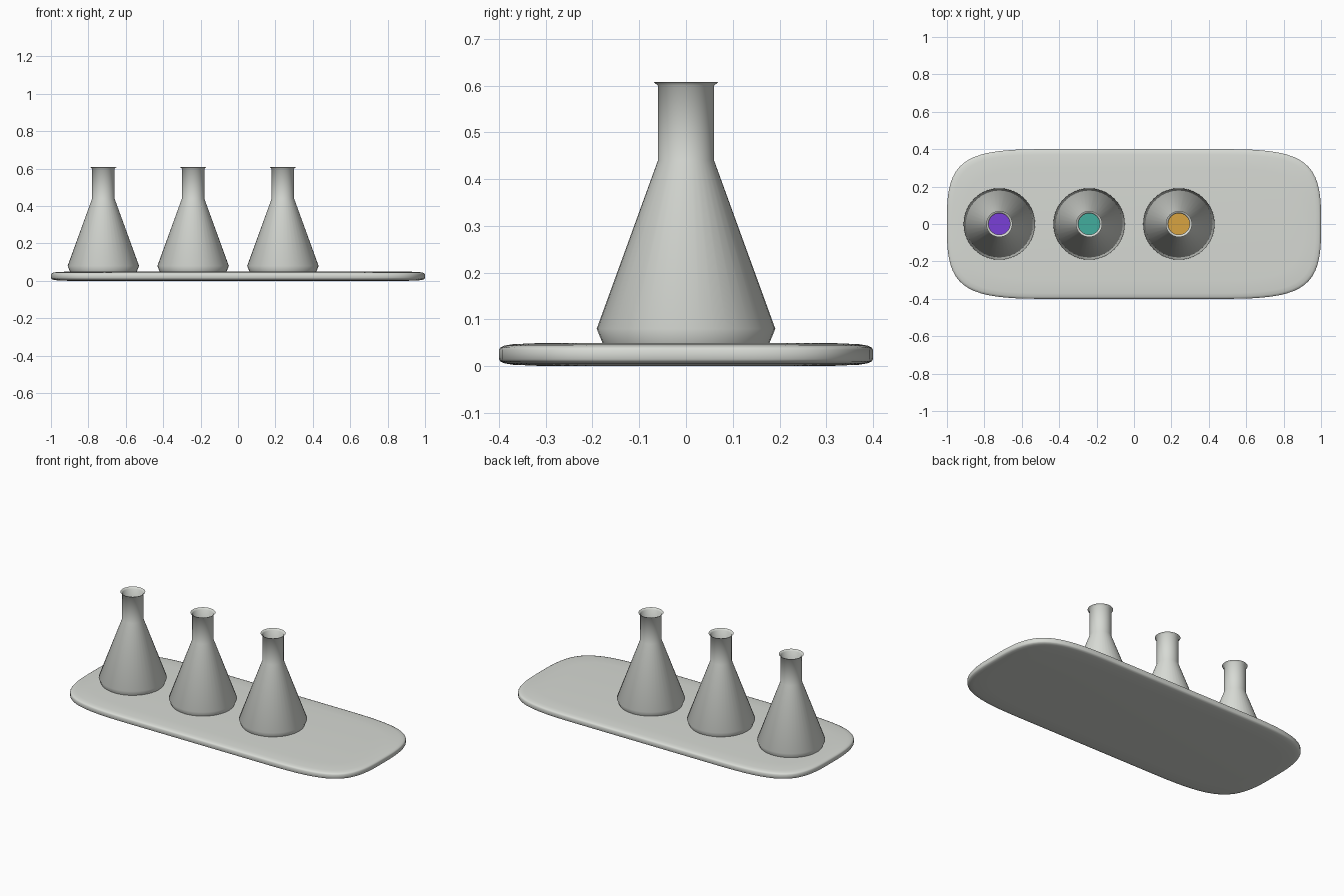
import bpy, bmesh, math
from mathutils import Vector
from mathutils.geometry import interpolate_bezier

cube = bpy.data.objects.get("Cube")
if cube:
    bpy.data.objects.remove(cube, do_unlink=True)


def material(name, rgb):
    mat = bpy.data.materials.new(name)
    mat.use_nodes = True
    mat.diffuse_color = (*rgb, 1)
    mat.node_tree.nodes["Principled BSDF"].inputs["Base Color"].default_value = (*rgb, 1)
    return mat


def loft(name, rings, mat, x=0.0, angle=60):
    """Skin a stack of closed rings and cap both ends."""
    bm = bmesh.new()
    loops = [[bm.verts.new(p) for p in ring] for ring in rings]
    n = len(loops[0])
    for a, b in zip(loops, loops[1:]):
        for i in range(n):
            j = (i + 1) % n
            bm.faces.new((a[i], a[j], b[j], b[i]))
    bm.faces.new(loops[0][::-1])
    bm.faces.new(loops[-1])
    bmesh.ops.recalc_face_normals(bm, faces=bm.faces)
    mesh = bpy.data.meshes.new(name)
    bm.to_mesh(mesh)
    bm.free()
    mesh.materials.append(mat)
    obj = bpy.data.objects.new(name, mesh)
    obj.location.x = x
    bpy.context.collection.objects.link(obj)
    bpy.ops.object.select_all(action="DESELECT")
    obj.select_set(True)
    bpy.context.view_layer.objects.active = obj
    bpy.ops.object.shade_smooth_by_angle(angle=math.radians(angle))
    return obj


def circle(r, z, n=40):
    return [(r * math.cos(math.tau * i / n), r * math.sin(math.tau * i / n), z)
            for i in range(n)]


grey = material("pale grey", (0.68, 0.70, 0.66))
liquids = {
    "purple": material("purple liquid", (0.195, 0.05, 0.68)),
    "teal": material("teal liquid", (0.055, 0.42, 0.34)),
    "amber": material("amber liquid", (0.69, 0.37, 0.053)),
}

# Tray outline: one softly rounded corner, mirrored into the other three
corner = interpolate_bezier(Vector((0.5, 0.4, 0)), Vector((0.9, 0.4, 0)),
                            Vector((1, 0.34, 0)), Vector((1, 0.05, 0)), 18)
half = list(corner) + [Vector((p.x, -p.y, 0)) for p in reversed(corner)]
outline = half + [Vector((-p.x, p.y, 0)) for p in reversed(half)]

# Tray edge: inset and height above the middle of the slab
edge = [(0.1, 0.025), (0.03, 0.022), (0.012, 0.019), (0.003, 0.015), (0, 0.01)]
edge += [(d, -h) for d, h in reversed(edge)]
loft("tray", [[(p.x * (1 - d), p.y * (1 - d / 0.4), 0.025 + h) for p in outline]
              for d, h in edge], grey)

# Flask wall: outside from base to flared lip, then back down the inside
flask = [(0.178, 0.048), (0.191, 0.08), (0.06, 0.44), (0.06, 0.6), (0.07, 0.608),
         (0.067, 0.608), (0.057, 0.6), (0.057, 0.44), (0.187, 0.081), (0.176, 0.054)]
liquid = [(0.174, 0.056), (0.184, 0.081), (0.122, 0.25)]

for (colour, mat), x in zip(liquids.items(), (-0.72, -0.24, 0.24)):
    loft(colour + "_flask", [circle(r, z) for r, z in flask], grey, x)
    loft(colour + "_liquid", [circle(r, z) for r, z in liquid], mat, x)
